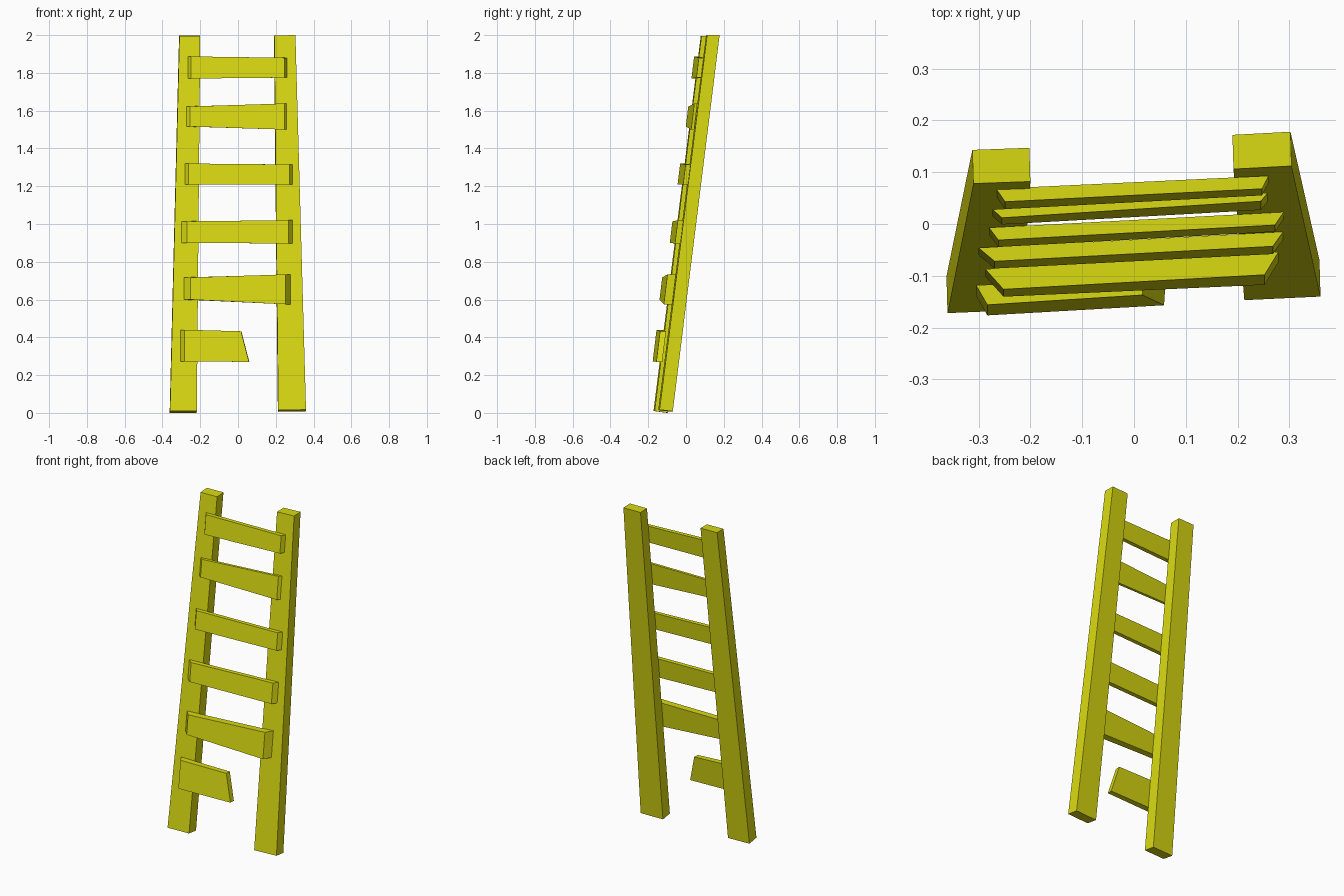
import bpy, bmesh

if "Cube" in bpy.data.objects:
    bpy.data.objects.remove(bpy.data.objects["Cube"])

yellow = bpy.data.materials.new("yellow paint")
yellow.diffuse_color = (0.70, 0.70, 0.006, 1)
yellow.use_nodes = True
yellow.node_tree.nodes["Principled BSDF"].inputs["Base Color"].default_value = yellow.diffuse_color


def block(name, lower, upper):
    """Six-sided plank; each ring runs front left, front right, back right, back left."""
    bm = bmesh.new()
    lo = [bm.verts.new(p) for p in lower]
    up = [bm.verts.new(p) for p in upper]
    bm.faces.new(lo[::-1])
    bm.faces.new(up)
    for i in range(4):
        j = (i + 1) % 4
        bm.faces.new((lo[i], lo[j], up[j], up[i]))
    bmesh.ops.recalc_face_normals(bm, faces=bm.faces)
    mesh = bpy.data.meshes.new(name)
    bm.to_mesh(mesh)
    bm.free()
    mesh.materials.append(yellow)
    ob = bpy.data.objects.new(name, mesh)
    bpy.context.collection.objects.link(ob)


# Side rails: leaning back and tapering towards the top
block("left_rail",
      [(-.36, -.172, .01), (-.218, -.166, .01), (-.22, -.095, .0), (-.362, -.101, .0)],
      [(-.31, .078, 1.995), (-.20, .082, 1.995), (-.202, .147, 1.997), (-.312, .143, 1.997)])
block("right_rail",
      [(.213, -.147, .015), (.36, -.14, .017), (.358, -.07, .008), (.211, -.077, .006)],
      [(.192, .106, 1.998), (.304, .112, 2.0), (.302, .178, 2.0), (.19, .172, 1.998)])

LEAN = 0.122  # y shift per unit of height


def rung(name, left, right, break_slant=0.0):
    """Each end: (back x, back y, front x, front y, top z, bottom z), y at the top edge."""
    def ring(z_index, slant):
        pts = []
        for end, back in ((left, 0), (right, 0), (right, 1), (left, 1)):
            x, y = (end[0], end[1]) if back else (end[2], end[3])
            z = end[z_index]
            if end is right:
                x += slant
            pts.append((x, y - LEAN * (end[4] - z), z))
        return pts
    block(name, ring(5, break_slant), ring(4, 0))


# Uneven hand-cut rungs, top to bottom
rungs = [
    ((-.266, .068, -.249, .043, 1.887, 1.77), (.260, .093, .247, .068, 1.88, 1.775)),
    ((-.273, .028, -.255, .012, 1.622, 1.516), (.258, .060, .245, .044, 1.638, 1.50)),
    ((-.280, -.007, -.262, -.031, 1.32, 1.21), (.289, .023, .272, -.002, 1.315, 1.21)),
    ((-.300, -.046, -.269, -.072, 1.014, .90), (.288, -.015, .268, -.043, 1.02, .897)),
    ((-.287, -.087, -.252, -.126, .717, .60), (.279, -.054, .252, -.098, .733, .575)),
]
for i, (l, r) in enumerate(rungs):
    rung(f"rung_{i + 1}", l, r)

# Lowest rung, snapped off partway at a slant
rung("broken_rung", (-.305, -.118, -.283, -.156, .44, .273),
     (.018, -.106, .016, -.137, .432, .27), break_slant=.042)
